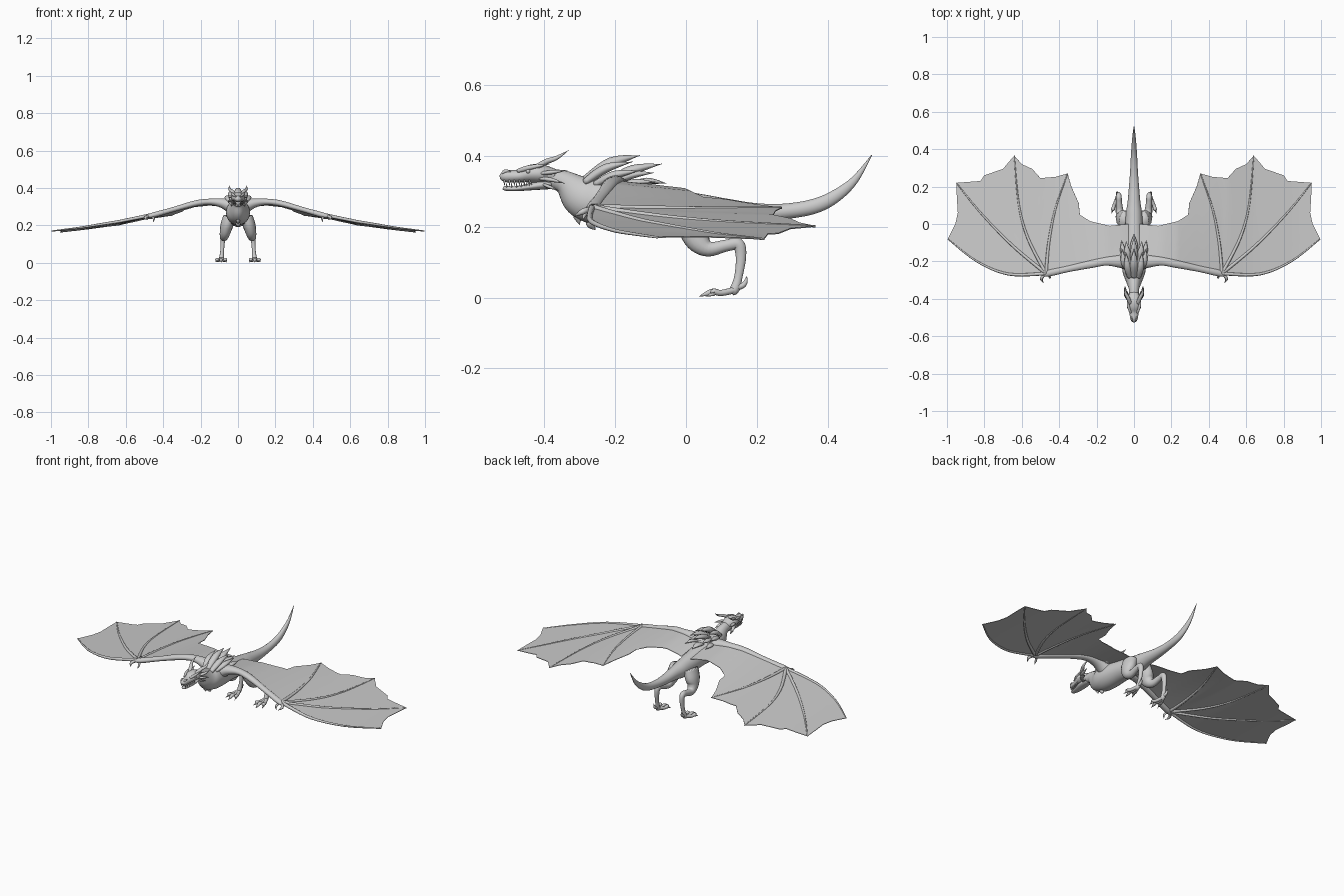
import bpy, bmesh, math
from mathutils import Vector

X, Z = Vector((1, 0, 0)), Vector((0, 0, 1))


def catmull(keys, n):
    """Smooth list of equal-length tuples, n samples per span."""
    out = []
    for i in range(len(keys) - 1):
        p = [keys[max(0, min(len(keys) - 1, i + k))] for k in (-1, 0, 1, 2)]
        for j in range(n):
            t = j / n
            out.append([0.5 * (2 * b + (c - a) * t + (2 * a - 5 * b + 4 * c - d) * t * t
                               + (3 * b - a - 3 * c + d) * t ** 3) for a, b, c, d in zip(*p)])
    out.append(list(keys[-1]))
    return out


def finish(name, bm, mirror):
    me = bpy.data.meshes.new(name)
    bm.to_mesh(me)
    bm.free()
    me.shade_smooth()
    ob = bpy.data.objects.new(name, me)
    bpy.context.collection.objects.link(ob)
    if mirror:
        m = ob.modifiers.new("mirror", 'MIRROR')
        m.use_mirror_merge = False
    return ob


def add_loft(bm, keys, hint=X, seg=14, n=5):
    """Tube through (x, y, z, radius along hint, other radius)."""
    k = catmull(keys, n)
    pts = [Vector(p[:3]) for p in k]
    rings = []
    for i, p in enumerate(pts):
        t = (pts[min(i + 1, len(pts) - 1)] - pts[max(i - 1, 0)]).normalized()
        a = (hint - t * hint.dot(t)).normalized()
        b = t.cross(a)
        ra, rb = max(k[i][3], .0005), max(k[i][4], .0005)
        rings.append([bm.verts.new(p + a * ra * math.cos(2 * math.pi * j / seg)
                                   + b * rb * math.sin(2 * math.pi * j / seg)) for j in range(seg)])
    faces = []
    for r, s in zip(rings, rings[1:]):
        faces += [bm.faces.new((r[j], r[(j + 1) % seg], s[(j + 1) % seg], s[j])) for j in range(seg)]
    faces += [bm.faces.new(rings[0][::-1]), bm.faces.new(rings[-1])]
    bmesh.ops.recalc_face_normals(bm, faces=faces)


def lofts(name, list_of_keys, mirror=True, **kw):
    bm = bmesh.new()
    for keys in list_of_keys:
        add_loft(bm, keys, **kw)
    return finish(name, bm, mirror)


def spike(a, m, b, r, flat=1.0):
    """Keys for a pointed horn, claw or leaf scale."""
    return [(*a, r * .8, r * .8 * flat), (*m, r, r * flat), (*b, 0, 0)]


# Neck, torso and tail in one sweep: y, z, half width, half height
spine = [(-.395, .338, .026, .026), (-.345, .326, .028, .033), (-.30, .290, .044, .058),
         (-.26, .274, .060, .066), (-.20, .268, .064, .068), (-.10, .258, .055, .058),
         (0, .245, .047, .054), (.06, .243, .043, .046), (.12, .242, .034, .036),
         (.20, .239, .027, .027), (.28, .243, .021, .022), (.36, .257, .017, .021),
         (.42, .285, .013, .018), (.475, .331, .008, .011), (.524, .402, .001, .001)]
lofts("body_and_tail", [[(0, *s) for s in spine]], mirror=False, seg=24)

# Head
lofts("skull_and_snout", [[(0, -.37, .340, .024, .022), (0, -.41, .349, .038, .027),
      (0, -.44, .349, .035, .025), (0, -.47, .343, .026, .018), (0, -.505, .342, .020, .017),
      (0, -.519, .340, .014, .012), (0, -.525, .339, .006, .005)]], mirror=False, seg=20)
lofts("lower_jaw", [[(0, -.38, .322, .024, .016), (0, -.43, .314, .027, .011),
      (0, -.48, .307, .019, .007), (0, -.508, .308, .013, .007),
      (0, -.516, .310, .006, .004)]], mirror=False, seg=16)
lofts("horns", [[(.020, -.425, .366, .010, .008), (.032, -.395, .383, .010, .008),
      (.046, -.365, .394, .007, .006), (.042, -.33, .416, 0, 0)]])
lofts("brow_ridges", [spike((.018, -.475, .357), (.030, -.44, .367), (.038, -.385, .376), .007)])
lofts("cheek_spikes", [
    spike((.028, -.41, .350), (.042, -.375, .354), (.050, -.333, .360), .010, .6),
    spike((.026, -.41, .335), (.043, -.38, .332), (.052, -.342, .322), .010, .6),
    spike((.022, -.40, .318), (.032, -.385, .312), (.036, -.358, .302), .008, .6)])
lofts("nostrils", [spike((.010, -.518, .350), (.012, -.508, .357), (.014, -.490, .354), .005)], seg=8)
bm = bmesh.new()
bmesh.ops.create_uvsphere(bm, u_segments=12, v_segments=8, radius=.006)
bmesh.ops.translate(bm, verts=bm.verts, vec=(.031, -.445, .356))
finish("eyes", bm, True)
teeth = []
for i in range(6):
    y, x = -.512 + .014 * i, .012 + .0027 * i
    teeth.append(spike((x, y, .331), (x, y, .326), (x, y, .315), .003))
    teeth.append(spike((x * .9, y + .006, .310), (x * .9, y + .006, .315), (x * .9, y + .006, .324), .0025))
lofts("teeth", teeth, seg=6, n=2)

# Leaf-shaped back scales
lofts("back_scales_middle", [
    spike((0, -.285, .330), (0, -.210, .380), (0, -.130, .401), .020, .8),
    spike((0, -.220, .325), (0, -.150, .360), (0, -.068, .377), .020, .7),
    spike((0, -.170, .312), (0, -.110, .328), (0, -.055, .322), .020, .5)], mirror=False, seg=8)
lofts("back_scales_side", [
    spike((.022, -.285, .325), (.036, -.225, .365), (.044, -.150, .383), .018, .7),
    spike((.030, -.255, .320), (.054, -.200, .346), (.066, -.130, .358), .017, .7),
    spike((.024, -.215, .320), (.036, -.155, .345), (.042, -.090, .352), .018, .6),
    spike((.036, -.190, .312), (.058, -.145, .325), (.066, -.085, .326), .016, .6)], seg=8)
# Chest spikes
lofts("chest_spikes", [
    spike((0, -.295, .25), (0, -.305, .232), (0, -.300, .205), .014),
    spike((0, -.260, .225), (0, -.268, .208), (0, -.255, .190), .014)], mirror=False, seg=8)


# Wing surface height at a plan position
PROFILE = [(0, .315), (.06, .325), (.15, .33), (.23, .32), (.35, .285), (.47, .252),
           (.64, .218), (.85, .187), (1.01, .172)]


def wing_z(x, y):
    for (a, za), (b, zb) in zip(PROFILE, PROFILE[1:]):
        if x <= b:
            break
    return za + (zb - za) * (x - a) / (b - a) - (y + .2) * (.03 + .12 * max(0, 1 - 2 * x))


# Finger bones and the wing arm
fingers = [[(.47, -.265), (.67, -.268), (.84, -.20), (.995, -.08)],
           [(.47, -.265), (.65, -.115), (.82, .06), (.95, .22)],
           [(.47, -.265), (.565, -.08), (.615, .10), (.64, .365)],
           [(.47, -.265), (.455, -.10), (.42, .08), (.355, .27)]]
bones = []
for f in fingers:
    c = catmull(f, 6)
    bones.append([(x, y, wing_z(x, y), .010 - .007 * i / 18, .010 - .007 * i / 18)
                  for i, (x, y) in enumerate(c)])
lofts("wing_fingers", bones, hint=Z, seg=8, n=1)
lofts("wing_arms", [[(.02, -.20, .295, .045, .05), (.08, -.20, .318, .027, .034),
      (.15, -.20, .326, .017, .023), (.23, -.215, .317, .016, .021), (.35, -.24, .284, .013, .017),
      (.45, -.262, .256, .014, .018), (.485, -.272, .249, .008, .010)]], hint=Z)
lofts("thumb_claws", [spike((.47, -.265, .252), (.495, -.292, .242), (.482, -.316, .228), .008),
                      spike((.46, -.265, .248), (.450, -.285, .235), (.455, -.292, .215), .006)], seg=8)

# Ragged membrane between the fingers, arm and body
edges = [[(.995, -.08), (.955, 0), (.942, .06), (.947, .14), (.95, .22)],
         [(.95, .22), (.82, .23), (.80, .26), (.70, .295), (.675, .325), (.64, .365)],
         [(.64, .365), (.60, .32), (.545, .295), (.50, .245), (.42, .252), (.355, .27)],
         [(.355, .27), (.335, .20), (.295, .11), (.29, .05), (.235, .015), (.13, -.01), (.03, .0)]]
arm_line = [(.47, -.265), (.35, -.24), (.23, -.215), (.15, -.20), (.03, -.20)]


def along(poly, t):
    """Point at fraction t of a polyline, equal share per span."""
    u = t * (len(poly) - 1)
    i = min(int(u), len(poly) - 2)
    return Vector(poly[i]).lerp(Vector(poly[i + 1]), u - i)


bm = bmesh.new()
NS = 18
for i, edge in enumerate(edges):
    lead = arm_line if i == 3 else [fingers[i][0]] * 2
    nt = 4 * (len(edge) - 1)
    sides = [catmull(fingers[i], 6), catmull(fingers[i + 1], 6) if i < 3 else None]
    grid = []
    for a in range(NS + 1):
        s, row = a / NS, []
        for b in range(nt + 1):
            t = b / nt
            p = along(lead, t).lerp(along(edge, t), s)
            for side, w in zip(sides, (1 - t, t)):
                if side:
                    p += w * (Vector(side[a]) - Vector(side[0]).lerp(Vector(side[-1]), s))
            row.append(bm.verts.new((p.x, p.y, wing_z(p.x, p.y))))
        grid.append(row)
    for a in range(NS):
        for b in range(nt):
            bm.faces.new((grid[a][b], grid[a + 1][b], grid[a + 1][b + 1], grid[a][b + 1]))
bmesh.ops.remove_doubles(bm, verts=bm.verts, dist=.0004)
bm.normal_update()
if sum(f.normal.z for f in bm.faces) < 0:
    bmesh.ops.reverse_faces(bm, faces=bm.faces)
wing = finish("wing_membranes", bm, True)
solid = wing.modifiers.new("thickness", 'SOLIDIFY')
solid.thickness, solid.offset = .003, 0
wing.modifiers.new("crisp_rim", 'EDGE_SPLIT').split_angle = math.radians(50)

# Legs, toes and claws
lofts("legs", [[(.045, .02, .245, .034, .050), (.060, .025, .20, .034, .050), (.070, .035, .16, .028, .036),
      (.076, .065, .137, .021, .022), (.080, .115, .147, .016, .017), (.081, .147, .150, .015, .018),
      (.082, .155, .115, .012, .015), (.085, .148, .06, .010, .012), (.088, .138, .025, .013, .014),
      (.089, .128, .014, .010, .010)]])
toes = []
for x in (.060, .090, .120):
    y = .036 if x == .09 else .055
    m = .09 + (x - .09) * .55
    toes.append([(.089, .140, .022, .010, .010), (m, .100, .013, .009, .009), (m + (x - .09) * .2, .078, .017, .010, .009),
                 ((m + x) / 2, y + .022, .011, .007, .007), (x, y, .003, 0, 0)])
toes.append([(.088, .140, .028, .010, .010), (.089, .160, .034, .008, .008),
             (.090, .168, .045, .006, .006), (.091, .172, .062, 0, 0)])
lofts("toes", toes, seg=10)
